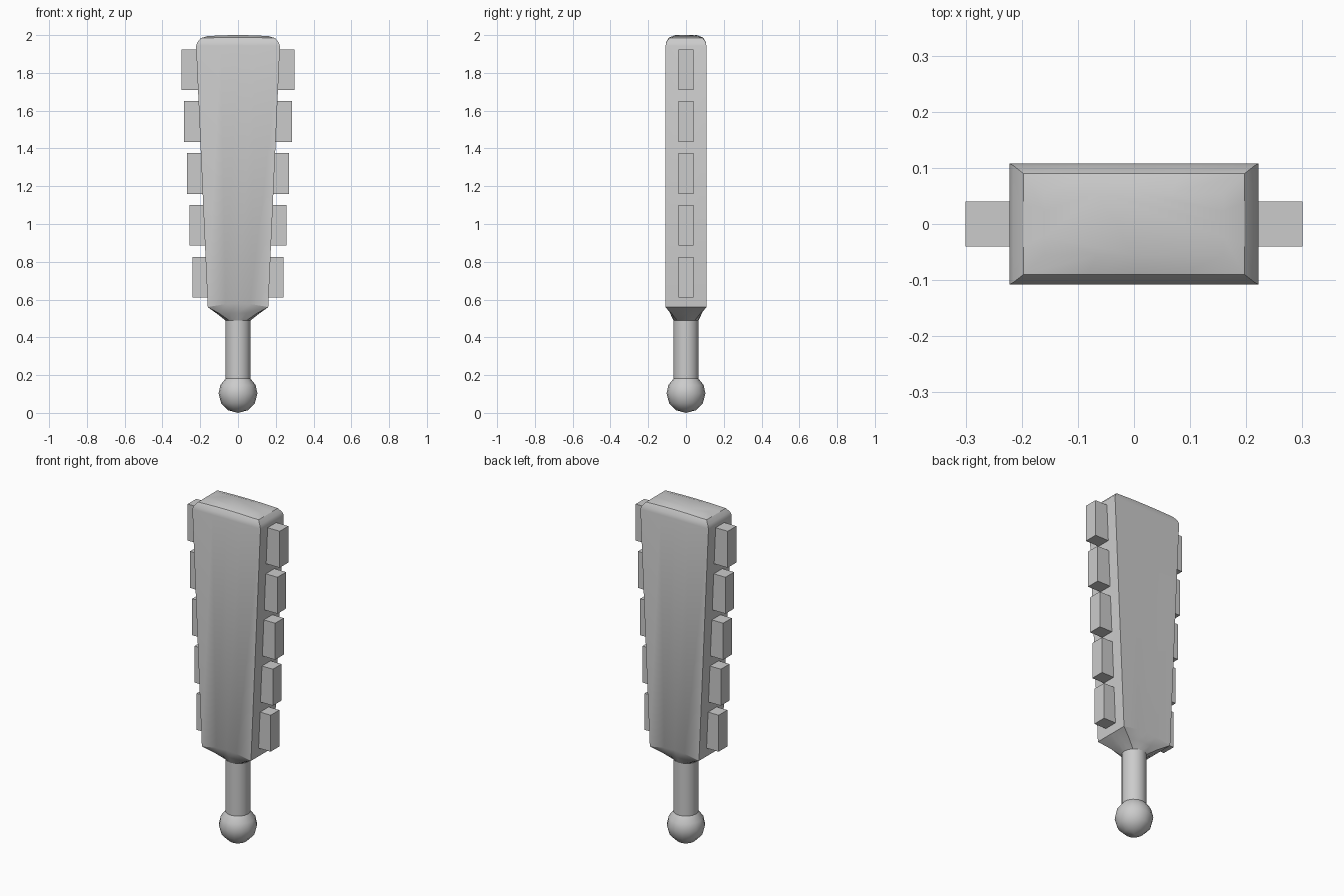
import bpy, bmesh
from math import cos, sin, pi, radians

if "Cube" in bpy.data.objects:
    bpy.data.objects.remove(bpy.data.objects["Cube"])

N = 16


def ring(bm, w, d, z, square=0.0, arch=0.0):
    """Loop of N points blending from an ellipse (0) to a rectangle (1)."""
    verts = []
    for i in range(N):
        a = 2 * pi * i / N
        c, s = cos(a), sin(a)
        k = 1 + square * (1 / max(abs(c), abs(s)) - 1)
        x = c * k
        verts.append(bm.verts.new((w * x, d * s * k, z + arch * max(0, 1 - x * x))))
    return verts


def loft(name, rings):
    bm = bmesh.new()
    loops = [ring(bm, *r) for r in rings]
    for a, b in zip(loops, loops[1:]):
        for i in range(N):
            j = (i + 1) % N
            bm.faces.new((a[i], a[j], b[j], b[i]))
    bm.faces.new(loops[0][::-1])
    bm.faces.new(loops[-1])
    bmesh.ops.remove_doubles(bm, verts=bm.verts, dist=1e-5)
    bmesh.ops.recalc_face_normals(bm, faces=bm.faces)
    me = bpy.data.meshes.new(name)
    bm.to_mesh(me)
    bm.free()
    ob = bpy.data.objects.new(name, me)
    bpy.context.collection.objects.link(ob)
    bpy.ops.object.select_all(action='DESELECT')
    bpy.context.view_layer.objects.active = ob
    ob.select_set(True)
    bpy.ops.object.shade_smooth_by_angle(angle=radians(33))
    return ob


# Round pommel flowing into the grip
R = 0.103
pommel = []
for deg in (-89.9, -60, -30, 0, 25, 49.5):
    t = radians(deg)
    pommel.append((R * cos(t), R * cos(t), R + R * sin(t)))
loft("pommel_and_grip", pommel + [(0.067, 0.067, 0.50)])

# Tapered paddle with a flared neck and softened top
loft("paddle", [
    (0.067, 0.067, 0.49),
    (0.110, 0.085, 0.524, 0.6, 0.005),
    (0.160, 0.108, 0.56, 1, 0.02),
    (0.222, 0.108, 1.943, 1),
    (0.215, 0.104, 1.962, 1, 0.002),
    (0.197, 0.090, 1.984, 1, 0.004),
    (0.160, 0.055, 1.995, 1, 0.005),
])

# Rows of edge blocks on both sides
for side, label in ((-1, "left"), (1, "right")):
    for i in range(5):
        outer, inner = 0.241 + 0.0148 * i, 0.10
        z0 = 0.61 + 0.275 * i
        bpy.ops.mesh.primitive_cube_add(
            size=1, location=(side * (outer + inner) / 2, 0, z0 + 0.1075))
        block = bpy.context.object
        block.name = f"edge_block_{label}_{i + 1}"
        block.scale = (outer - inner, 0.08, 0.215)
